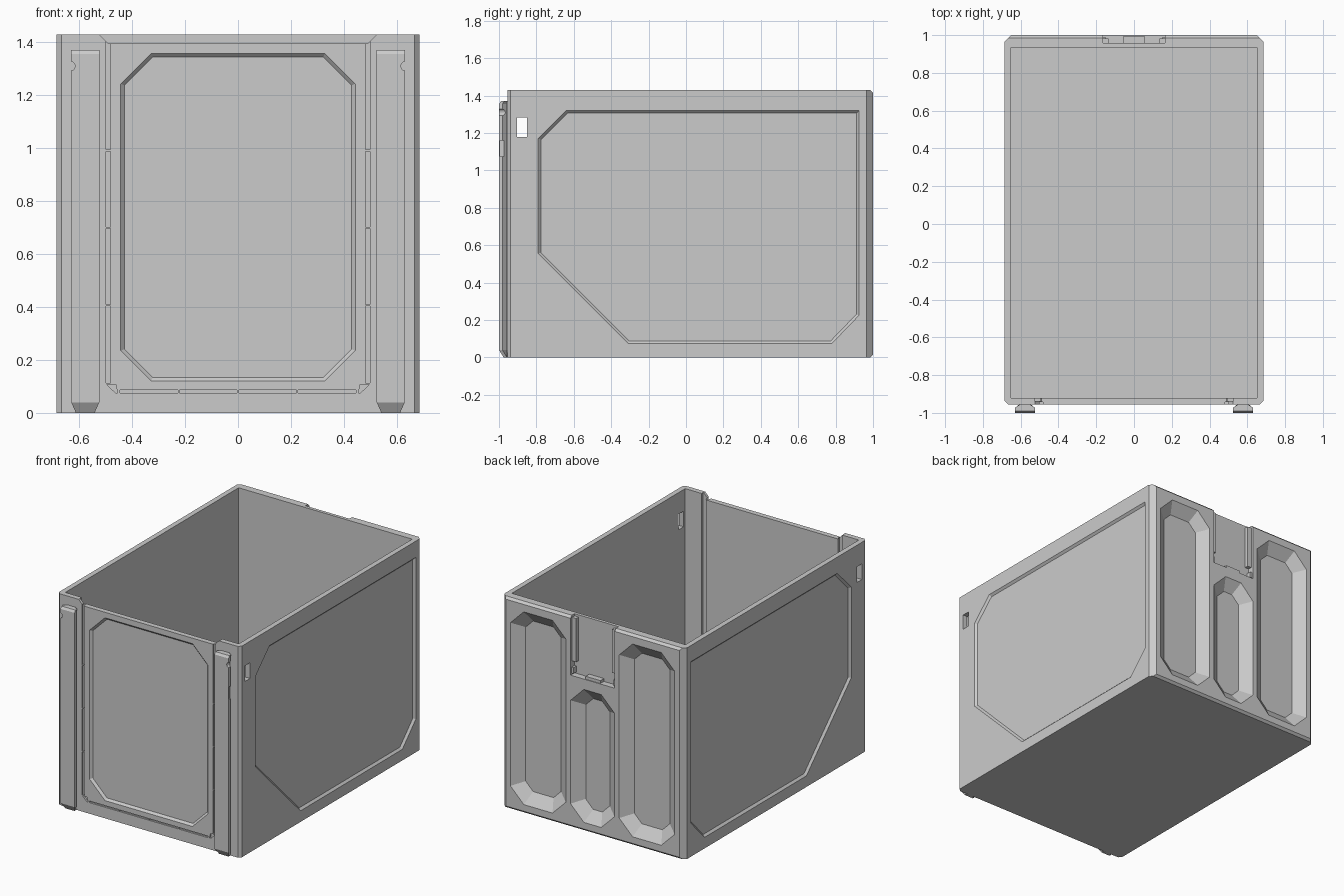
import bpy, bmesh, math
from mathutils import Vector

if "Cube" in bpy.data.objects:
    bpy.data.objects.remove(bpy.data.objects["Cube"])

W, FRONT, BACK, H = 0.685, -0.955, 1.0, 1.43


def offset(pts, d):
    """Move a polygon's edges inwards by d (mitred corners)."""
    p = [Vector(q) for q in pts]
    if sum(p[i - 1].x * p[i].y - p[i].x * p[i - 1].y for i in range(len(p))) < 0:
        p.reverse()
    out = []
    for i in range(len(p)):
        a = (p[i] - p[i - 1]).normalized()
        b = (p[(i + 1) % len(p)] - p[i]).normalized()
        na, nb = Vector((-a.y, a.x)), Vector((-b.y, b.x))
        out.append(p[i] + (na + nb) * (d / (1 + na.dot(nb))))
    return out


def loft(name, sections):
    """Skin a stack of equal-length 3D loops and cap both ends."""
    bm = bmesh.new()
    loops = [[bm.verts.new(c) for c in s] for s in sections]
    n = len(loops[0])
    for a, b in zip(loops, loops[1:]):
        for i in range(n):
            bm.faces.new((a[i - 1], a[i], b[i], b[i - 1]))
    bm.faces.new(loops[0])
    bm.faces.new(loops[-1])
    bmesh.ops.recalc_face_normals(bm, faces=bm.faces)
    me = bpy.data.meshes.new(name)
    bm.to_mesh(me)
    bm.free()
    ob = bpy.data.objects.new(name, me)
    bpy.context.collection.objects.link(ob)
    return ob


def prism(name, pts, axis, w0, w1, d0=0.0, d1=0.0):
    """Extrude a 2D polygon along an axis, with an inset at each end."""
    put = {'x': lambda u, v, w: (w, u, v),
           'y': lambda u, v, w: (u, w, v),
           'z': lambda u, v, w: (u, v, w)}[axis]
    return loft(name, [[put(q.x, q.y, w) for q in offset(pts, d)]
                       for w, d in ((w0, d0), (w1, d1))])


def box(name, x0, x1, y0, y1, z0, z1):
    return prism(name, [(x0, y0), (x1, y0), (x1, y1), (x0, y1)], 'z', z0, z1)


def cut(ob, cutter):
    """Subtract the cutter from ob and throw the cutter away."""
    cutter.hide_render = True
    m = ob.modifiers.new("cut", 'BOOLEAN')
    m.operation, m.solver, m.object = 'DIFFERENCE', 'EXACT', cutter
    dg = bpy.context.evaluated_depsgraph_get()
    me = bpy.data.meshes.new_from_object(ob.evaluated_get(dg))
    ob.modifiers.clear()
    ob.data = me
    bpy.data.objects.remove(cutter)


def recess(ob, pts, axis, face, inward, depth, slope):
    """Sunken panel with sloped sides; inward is the sign into the wall."""
    e = 0.01
    cut(ob, prism("recess_cutter", pts, axis, face - inward * e,
                  face + inward * depth, -e * slope / depth, slope))


def octagon(x0, x1, z0, z1, c):
    return [(x0 + c, z0), (x1 - c, z0), (x1, z0 + c), (x1, z1 - c),
            (x1 - c, z1), (x0 + c, z1), (x0, z1 - c), (x0, z0 + c)]


# Outer shell with chamfered upright corners
fc, bc = 0.018, 0.035
crate = prism("crate_body", [
    (-W + fc, FRONT), (W - fc, FRONT), (W, FRONT + fc), (W, BACK - bc),
    (W - bc, BACK), (-W + bc, BACK), (-W, BACK - bc), (-W, FRONT + fc)], 'z', 0, H)

# Top and bottom chamfers of the back
for z, s in ((H, 1), (0, -1)):
    cut(crate, prism("edge_cutter", [
        (BACK - 0.025, z + s * 0.01), (BACK + 0.01, z - s * 0.025),
        (BACK + 0.02, z + s * 0.02)], 'x', -0.8, 0.8))

# Hollow inside
cut(crate, box("cavity_cutter", -0.65, 0.65, -0.92, 0.935, 0.035, 1.6))

# Lowered front rim
cut(crate, prism("rim_cutter", [(-0.49, 1.395), (0.49, 1.395), (0.535, 1.44),
                                (0.535, 1.6), (-0.535, 1.6), (-0.535, 1.44)],
                 'y', -1.1, -0.88))

# Front panel and side panels
recess(crate, octagon(-0.443, 0.443, 0.12, 1.358, 0.115), 'y', FRONT, 1, 0.014, 0.014)
side = [(-0.79, 1.17), (-0.64, 1.32), (0.925, 1.32), (0.925, 0.225),
        (0.78, 0.075), (-0.31, 0.075), (-0.79, 0.555)]
for s in (-1, 1):
    recess(crate, side, 'x', s * W, -s, 0.014, 0.014)

# Seam grooves around the front panel
for s in (-1, 1):
    for z0, z1 in ((0.113, 0.404), (0.41, 0.696), (0.702, 0.988), (0.994, 1.45)):
        a, b = sorted((s * 0.482, s * 0.499))
        cut(crate, box("seam_cutter", a, b, -1.05, FRONT + 0.012, z0, z1))
    cut(crate, prism("seam_corner_cutter", [
        (s * 0.455, 0.076), (s * 0.463, 0.076), (s * 0.497, 0.108),
        (s * 0.462, 0.108)], 'y', -1.05, FRONT + 0.012))
    # Inner guide groove and handle slot in the side wall
    a, b = sorted((s * 0.495, s * 0.528))
    cut(crate, box("guide_cutter", a, b, -0.938, -0.9, 0.1, 1.6))
    a, b = sorted((s * 0.6, s * 0.75))
    cut(crate, box("slot_cutter", a, b, -0.903, -0.85, 1.178, 1.284))
for i in range(4):
    x = -0.448 + i * 0.224
    cut(crate, box("seam_cutter", x + 0.003, x + 0.221, -1.05, FRONT + 0.012, 0.075, 0.086))

# Three sloped pockets in the back
for x0, x1, z1 in ((-0.615, -0.2, 1.365), (-0.165, 0.165, 0.96), (0.2, 0.615, 1.365)):
    recess(crate, octagon(x0, x1, 0.06, z1, 0.1), 'y', BACK, -1, 0.056, 0.075)

# Latch recess at the top of the back, with its fittings
cut(crate, box("latch_cutter", -0.165, 0.165, 0.957, 1.1, 1.03, 1.6))
box("latch_hook", -0.055, 0.055, 0.955, 0.995, 1.02, 1.05)
for s, side_name in ((-1, "left"), (1, "right")):
    a, b = sorted((s * 0.135, s * 0.167))
    box("latch_guide_" + side_name, a, b, 0.955, 0.983, 1.12, 1.415)
    a, b = sorted((s * 0.15, s * 0.167))
    box("latch_stop_" + side_name, a, b, 0.955, 0.99, 1.04, 1.08)


# Dovetail rails on the front
def rail_section(x, z, half, front):
    pts = [(-0.6 * half, FRONT + 0.005), (-0.6 * half, FRONT - 0.004),
           (-half, front + 0.018), (-half, front),
           (half, front), (half, front + 0.018),
           (0.6 * half, FRONT - 0.004), (0.6 * half, FRONT + 0.005)]
    return [(x + u, min(y, FRONT + 0.005), z) for u, y in pts]


for s, side_name in ((-1, "left"), (1, "right")):
    x = s * 0.577
    rail = loft("front_rail_" + side_name, [
        rail_section(x, 0.0, 0.035, -0.975), rail_section(x, 0.04, 0.053, -1.0),
        rail_section(x, 1.355, 0.053, -1.0), rail_section(x, 1.37, 0.053, -0.99)])
    # Round click notch and square side notch
    ring = [(x + s * 0.056 + 0.018 * math.cos(t * math.pi / 6),
             1.31 + 0.018 * math.sin(t * math.pi / 6)) for t in range(12)]
    cut(rail, prism("notch_cutter", ring, 'y', -1.05, -0.962))
    a, b = sorted((x + s * 0.044, x + s * 0.08))
    cut(rail, box("notch_cutter", a, b, -0.994, -0.962, 1.075, 1.16))
